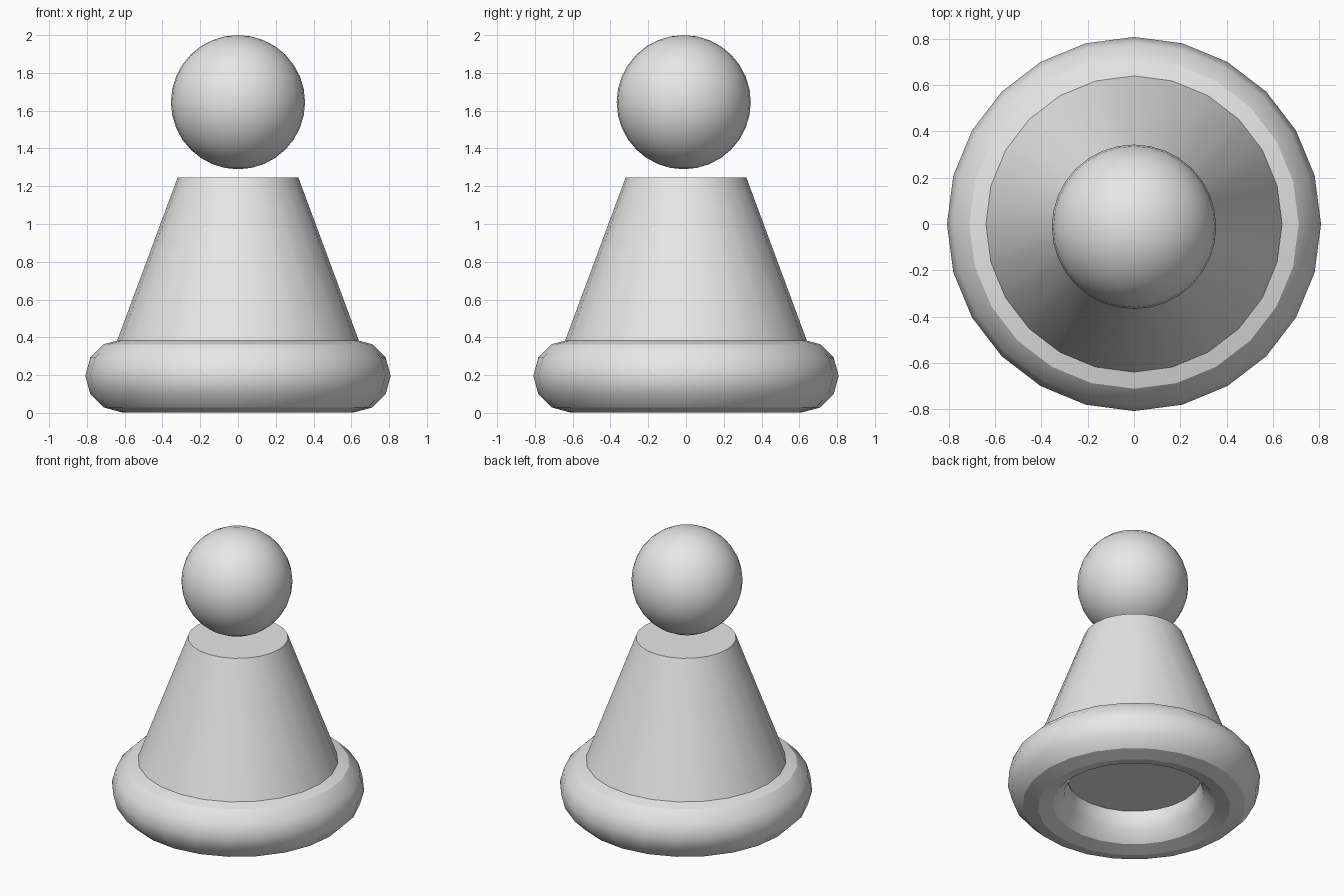
import bpy
import math

cube = bpy.data.objects.get("Cube")
if cube:
    bpy.data.objects.remove(cube, do_unlink=True)

# Single plain grey for the whole piece
GREY = (0.8, 0.8, 0.8, 1.0)
grey = bpy.data.materials.new("plain_grey")
grey.use_nodes = True
grey.diffuse_color = GREY
grey.node_tree.nodes["Principled BSDF"].inputs["Base Color"].default_value = GREY


def finish(name):
    """Name, colour and shade the newest primitive."""
    part = bpy.context.object
    part.name = name
    part.data.name = name
    part.data.materials.clear()
    part.data.materials.append(grey)
    bpy.ops.object.shade_smooth_by_angle(angle=math.radians(30))


# Ring base, open in the middle
RING_R, TUBE_R = 0.615, 0.193
bpy.ops.mesh.primitive_torus_add(
    major_radius=RING_R, minor_radius=TUBE_R,
    major_segments=24, minor_segments=12, location=(0, 0, TUBE_R + 0.003))
finish("base_ring")

# Tapered body, its closed bottom sunk into the ring
BOTTOM, TOP = 0.22, 1.245
bpy.ops.mesh.primitive_cone_add(
    vertices=24, radius1=0.70, radius2=0.32,
    depth=TOP - BOTTOM, location=(0, 0, (TOP + BOTTOM) / 2))
finish("body")

# Ball floating just above the body
HEAD_R = 0.355
bpy.ops.mesh.primitive_uv_sphere_add(
    segments=32, ring_count=16, radius=HEAD_R,
    location=(0, -0.012, 2 - HEAD_R))
finish("head")
